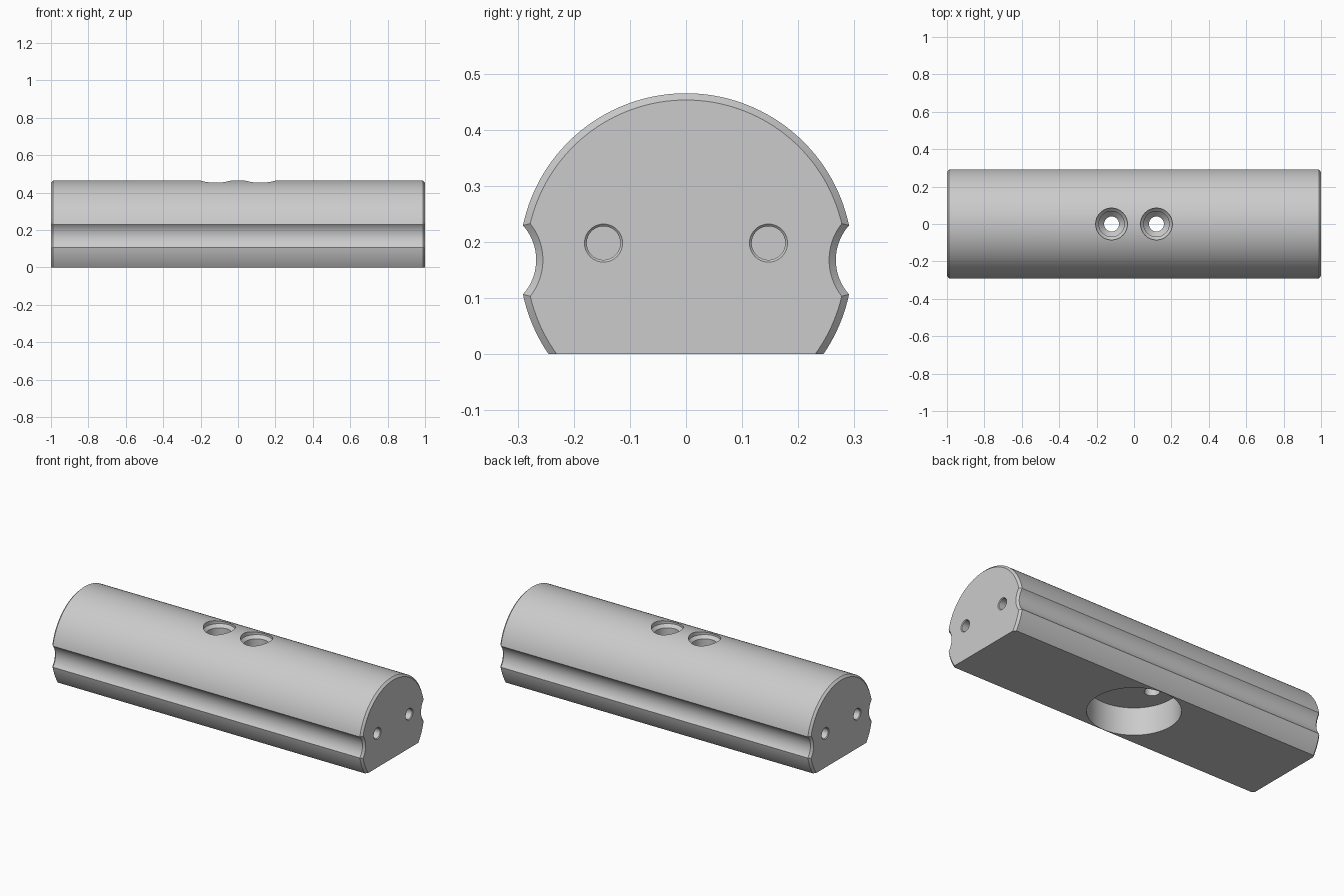
import bpy, bmesh
from math import sin, cos, pi, atan2, acos, asin
from mathutils import Matrix, Vector

cube = bpy.data.objects.get("Cube")
if cube:
    bpy.data.objects.remove(cube)

grey = bpy.data.materials.new("light grey")
grey.use_nodes = True
COLOR = (0.6, 0.6, 0.6, 1)
grey.diffuse_color = COLOR
grey.node_tree.nodes["Principled BSDF"].inputs["Base Color"].default_value = COLOR

AXIS_Z, RADIUS = 0.168, 0.297      # round body
GROOVE_Y, GROOVE_R = 0.359, 0.092  # side grooves
CHAMFER = 0.012


def make_object(name, bm):
    bmesh.ops.recalc_face_normals(bm, faces=bm.faces)
    mesh = bpy.data.meshes.new(name)
    bm.to_mesh(mesh)
    bm.free()
    mesh.materials.append(grey)
    obj = bpy.data.objects.new(name, mesh)
    bpy.context.collection.objects.link(obj)
    return obj


def arc(cy, r, start, end, steps):
    return [(cy + r * cos(start + (end - start) * i / steps),
             AXIS_Z + r * sin(start + (end - start) * i / steps))
            for i in range(steps + 1)]


def section(inset):
    """Flat-bottomed circle with a groove on each side, shrunk by inset."""
    r, g = RADIUS - inset, GROOVE_R + inset
    y = (r * r - g * g + GROOVE_Y ** 2) / (2 * GROOVE_Y)
    a = acos(y / r)
    b = acos((GROOVE_Y - y) / g)
    half = arc(0, r, -asin(AXIS_Z / r), -a, 10)
    half += arc(GROOVE_Y, g, pi + b, pi - b, 16)[1:]
    half += arc(0, r, a, pi / 2, 32)[1:]
    return half + [(-py, pz) for py, pz in reversed(half[:-1])]


def lathe(name, profile, matrix, steps=64):
    """Closed solid of revolution from (radius, height) pairs."""
    bm = bmesh.new()
    rings = [[bm.verts.new(matrix @ Vector((r * cos(2 * pi * i / steps),
                                            r * sin(2 * pi * i / steps), h)))
              for i in range(steps)] for r, h in profile]
    for lo, hi in zip(rings, rings[1:]):
        for i in range(steps):
            j = (i + 1) % steps
            bm.faces.new((lo[i], lo[j], hi[j], hi[i]))
    bm.faces.new(rings[0])
    bm.faces.new(rings[-1])
    return make_object(name, bm)


# Body with chamfered ends
bm = bmesh.new()
rings = [[bm.verts.new((x, y, z)) for y, z in section(inset)]
         for x, inset in ((-1, CHAMFER), (CHAMFER - 1, 0), (1 - CHAMFER, 0), (1, CHAMFER))]
for lo, hi in zip(rings, rings[1:]):
    for i in range(len(lo)):
        j = (i + 1) % len(lo)
        bm.faces.new((lo[i], lo[j], hi[j], hi[i]))
bm.faces.new(rings[0])
bm.faces.new(rings[-1])
body = make_object("grooved_bar", bm)

# Round recess in the underside
cutters = [lathe("recess_cutter", [(0.242, -0.1), (0.242, 0.16)], Matrix(), 96)]

for side in (-1, 1):
    # Countersunk screw hole through the top
    cutters.append(lathe("screw_hole_cutter",
                         [(0.04, 0.1), (0.04, 0.25), (0.068, 0.28), (0.068, 0.425),
                          (0.085, 0.442), (0.085, 0.6)],
                         Matrix.Translation((0.12 * side, 0, 0))))
    # Blind holes in each end
    for y in (-0.147, 0.147):
        place = Matrix.Translation((side, y, 0.198)) @ Matrix.Rotation(side * pi / 2, 4, 'Y')
        cutters.append(lathe("end_hole_cutter",
                             [(0.03, -0.25), (0.03, -0.004), (0.034, 0), (0.034, 0.1)],
                             place, 40))

for cutter in cutters:
    mod = body.modifiers.new(cutter.name, 'BOOLEAN')
    mod.operation = 'DIFFERENCE'
    mod.solver = 'EXACT'
    mod.object = cutter

# Bake the cuts and drop the cutters
evaluated = body.evaluated_get(bpy.context.evaluated_depsgraph_get())
cut_mesh = bpy.data.meshes.new_from_object(evaluated)
body.modifiers.clear()
body.data = cut_mesh
for cutter in cutters:
    bpy.data.objects.remove(cutter)

bpy.ops.object.select_all(action='DESELECT')
body.select_set(True)
bpy.context.view_layer.objects.active = body
bpy.ops.object.shade_smooth_by_angle(angle=pi / 6)
